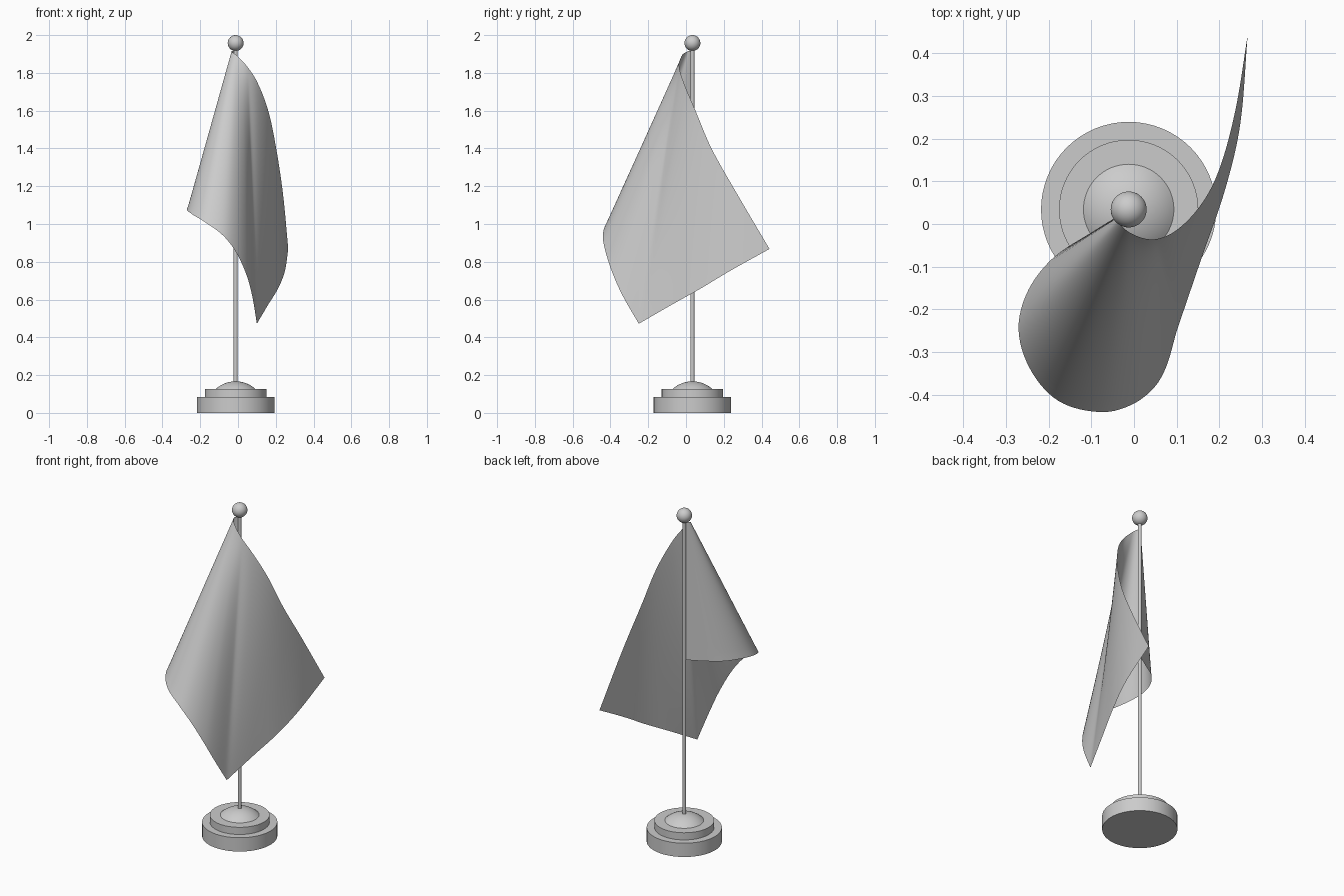
import bpy, bmesh, math
from mathutils import Vector
from mathutils.geometry import interpolate_bezier

if "Cube" in bpy.data.objects:
    bpy.data.objects.remove(bpy.data.objects["Cube"])

CX, CY = -0.0125, 0.034


def finish(name, bm, angle=35):
    me = bpy.data.meshes.new(name)
    bm.to_mesh(me)
    bm.free()
    ob = bpy.data.objects.new(name, me)
    bpy.context.collection.objects.link(ob)
    bpy.ops.object.select_all(action='DESELECT')
    ob.select_set(True)
    bpy.context.view_layer.objects.active = ob
    bpy.ops.object.shade_smooth_by_angle(angle=math.radians(angle))
    return ob


def lathe(name, profile, steps=64):
    """Spin an (r, z) profile around the pole axis."""
    bm = bmesh.new()
    vs = [bm.verts.new((CX + r, CY, z)) for r, z in profile]
    es = [bm.edges.new(p) for p in zip(vs, vs[1:])]
    bmesh.ops.spin(bm, geom=vs + es, cent=(CX, CY, 0), axis=(0, 0, 1),
                   angle=math.tau, steps=steps, use_duplicate=False)
    bmesh.ops.remove_doubles(bm, verts=bm.verts, dist=1e-5)
    bmesh.ops.recalc_face_normals(bm, faces=bm.faces)
    return finish(name, bm)


def curve(points):
    """Smooth curve through points, returned as a function of arc fraction."""
    p = [Vector(q) for q in points]
    tan = [(p[min(i + 1, len(p) - 1)] - p[max(i - 1, 0)]).normalized()
           for i in range(len(p))]
    pts = []
    for i in range(len(p) - 1):
        h = (p[i + 1] - p[i]).length / 3
        seg = interpolate_bezier(p[i], p[i] + tan[i] * h,
                                 p[i + 1] - tan[i + 1] * h, p[i + 1], 24)
        pts += seg if i == 0 else seg[1:]
    acc = [0.0]
    for a, b in zip(pts, pts[1:]):
        acc.append(acc[-1] + (b - a).length)

    def at(f):
        d = f * acc[-1]
        for i in range(len(pts) - 1):
            if d <= acc[i + 1]:
                return pts[i].lerp(pts[i + 1], (d - acc[i]) / (acc[i + 1] - acc[i]))
        return pts[-1].copy()
    return at


# Stepped round base with a low dome
lathe("base_lower_tier", [(0, 0), (0.205, 0), (0.205, 0.083), (0, 0.083)])
lathe("base_upper_tier", [(0, 0.08), (0.163, 0.08), (0.163, 0.126), (0, 0.126)])
R = (0.107 ** 2 + 0.042 ** 2) / (2 * 0.042)
amax = math.asin(0.107 / R)
lathe("base_dome", [(R * math.sin(amax * (1 - i / 10)),
                     0.167 - R + R * math.cos(amax * (1 - i / 10)))
                    for i in range(11)])

# Pole and ball finial
lathe("pole", [(0, 0.15), (0.0105, 0.15), (0.0105, 1.94), (0, 1.94)], 24)
lathe("ball_finial", [(0.042 * math.sin(math.pi * i / 24),
                       1.958 - 0.042 * math.cos(math.pi * i / 24))
                      for i in range(25)], 48)

# Draped flag: edge curves joined by straight folds fanning from the top corner
A = (CX, 0.034, 1.918)
B = (0.266, 0.442, 0.868)
C = (0.10, -0.25, 0.472)
top = curve([A, (-0.034, 0.01, 1.914), (-0.01, -0.02, 1.895),
             (0.045, -0.036, 1.838), (0.10, -0.014, 1.755), (0.16, 0.05, 1.60),
             (0.202, 0.135, 1.40), (0.238, 0.27, 1.16), B])
bottom = curve([(CX, 0.034, 1.09), (-0.10, -0.02, 1.085), (-0.19, -0.08, 1.085),
                (-0.25, -0.16, 1.085), (-0.27, -0.25, 1.075), (-0.24, -0.345, 1.05),
                (-0.175, -0.415, 1.01), (-0.08, -0.44, 0.94), (-0.01, -0.425, 0.85),
                (0.045, -0.385, 0.73), (0.075, -0.335, 0.62), C])
fly = curve([C, (0.158, -0.08, 0.57), (0.213, 0.08, 0.66), (0.248, 0.23, 0.75), B])

TURN = 0.14   # part of the top edge whose folds run down to the bottom edge
NB, NF, NK = 80, 60, 32
folds = [(top(TURN * (i / NB) ** 1.5), bottom(i / NB)) for i in range(NB)]
folds += [(top(TURN + (1 - TURN) * i / NF), fly(i / NF)) for i in range(NF + 1)]
bm = bmesh.new()
rows = [[bm.verts.new(a.lerp(b, k / NK)) for k in range(NK + 1)] for a, b in folds]
for r0, r1 in zip(rows, rows[1:]):
    for k in range(NK):
        bm.faces.new((r0[k], r0[k + 1], r1[k + 1], r1[k]))
# Soften the sheet a little inside its edges
inner = [v for v in bm.verts if not v.is_boundary]
for _ in range(6):
    bmesh.ops.smooth_vert(bm, verts=inner, factor=0.5, use_axis_x=True,
                          use_axis_y=True, use_axis_z=True)
bmesh.ops.remove_doubles(bm, verts=bm.verts, dist=1e-5)
finish("flag", bm, 80)
